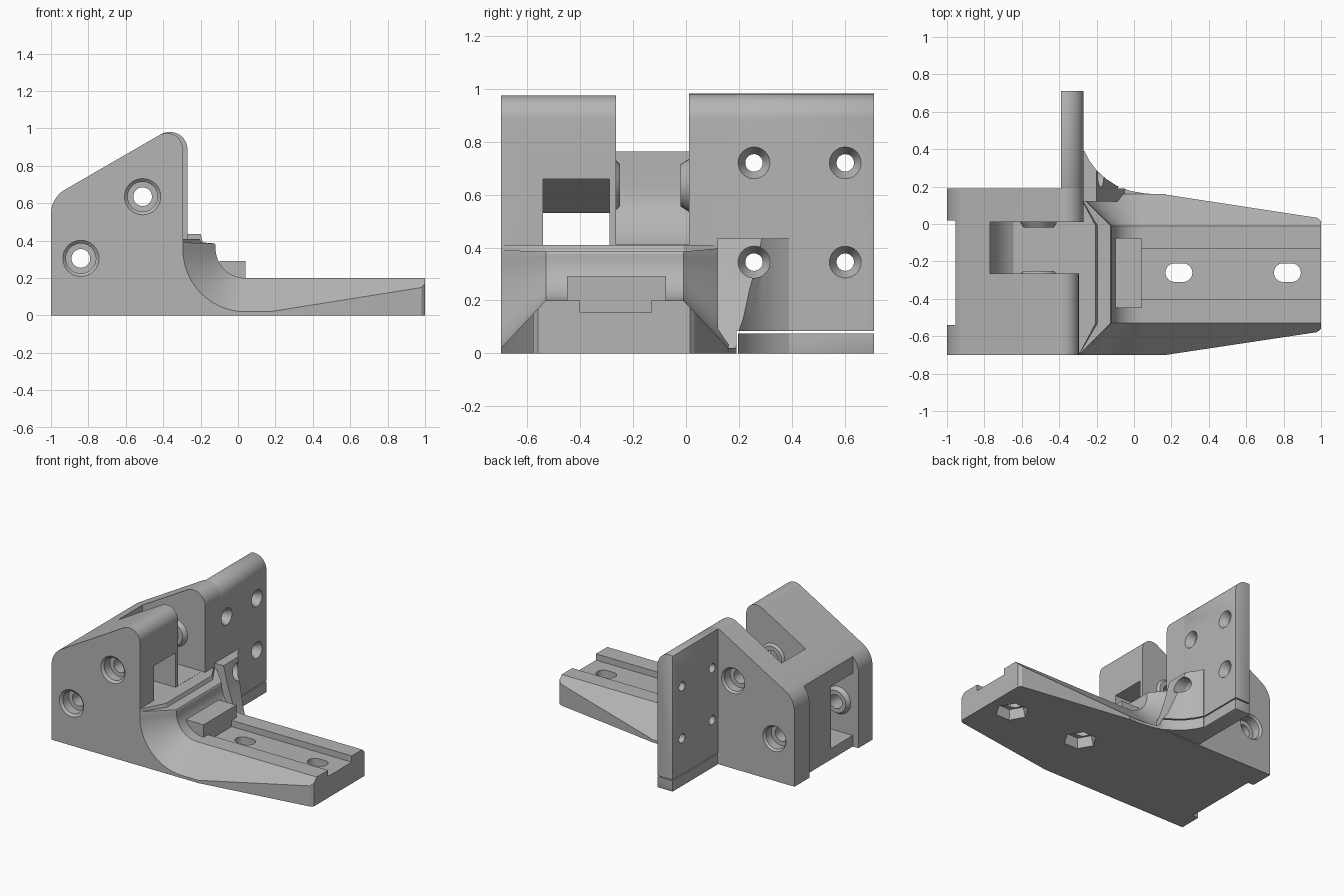
import bpy, bmesh, math
from mathutils import Vector

if "Cube" in bpy.data.objects:
    bpy.data.objects.remove(bpy.data.objects["Cube"], do_unlink=True)

grey = bpy.data.materials.new("light_grey")
grey.use_nodes = True
grey.diffuse_color = (0.46, 0.46, 0.46, 1)
grey.node_tree.nodes["Principled BSDF"].inputs["Base Color"].default_value = (0.46, 0.46, 0.46, 1)


def arc(cx, cy, r, a0, a1, n=16):
    """Points on a circular arc, angles in degrees."""
    return [(cx + r * math.cos(math.radians(a0 + (a1 - a0) * i / n)),
             cy + r * math.sin(math.radians(a0 + (a1 - a0) * i / n))) for i in range(n + 1)]


def place(axis, p, t):
    """Put a 2D point at distance t along an axis."""
    return {"x": (t, p[0], p[1]), "y": (p[0], t, p[1]), "z": (p[0], p[1], t)}[axis]


def loft(name, axis, sections):
    """Solid through matching sections given as (distance, points)."""
    bm = bmesh.new()
    rings = [[bm.verts.new(place(axis, p, t)) for p in pts] for t, pts in sections]
    n = len(rings[0])
    for a, b in zip(rings, rings[1:]):
        for i in range(n):
            bm.faces.new((a[i], a[(i + 1) % n], b[(i + 1) % n], b[i]))
    bm.faces.new(rings[0])
    bm.faces.new(rings[-1])
    bmesh.ops.recalc_face_normals(bm, faces=bm.faces)
    me = bpy.data.meshes.new(name)
    bm.to_mesh(me)
    bm.free()
    me.materials.append(grey)
    ob = bpy.data.objects.new(name, me)
    bpy.context.collection.objects.link(ob)
    return ob


def prism(name, axis, pts, a, b):
    return loft(name, axis, [(a, pts), (b, pts)])


def box(name, x0, x1, y0, y1, z0, z1):
    return prism(name, "z", [(x0, y0), (x1, y0), (x1, y1), (x0, y1)], z0, z1)


def turned(name, axis, centre, rings, n=32):
    """Round solid from (distance, radius) rings."""
    return loft(name, axis, [(t, arc(*centre, r, 0, 360 - 360 / n, n - 1)) for t, r in rings])


def boolean(ob, cutters, op="DIFFERENCE"):
    bpy.context.view_layer.objects.active = ob
    for c in cutters:
        c.hide_render = True
        m = ob.modifiers.new("cut", "BOOLEAN")
        m.operation, m.object, m.solver = op, c, "EXACT"
        bpy.ops.object.modifier_apply(modifier=m.name)
        bpy.data.objects.remove(c, do_unlink=True)


# Side profile of the upright: sloped top with rounded corners
SLOPE = math.tan(math.radians(30))


def upright_profile(right, r):
    z = 0.67 + SLOPE * (right + 0.93)
    cz = z - SLOPE * r - r / math.cos(math.radians(30))
    lr = 0.15
    lz = 0.67 + SLOPE * (-1 + lr + 0.93) - lr / math.cos(math.radians(30))
    return ([(-1, 0), (right, 0)] + arc(right - r, cz, r, 0, 120)
            + arc(-1 + lr, lz, lr, 120, 180, 10))


HOLES = [(-0.51, 0.635), (-0.84, 0.305)]


def pin_holes():
    """Through holes with chamfered counterbores on both outer faces."""
    out = []
    for c in HOLES:
        out.append(turned("pin_cutter", "y", c, [
            (-0.75, 0.097), (-0.70, 0.097), (-0.685, 0.08), (-0.62, 0.08),
            (-0.62 + 0.001, 0.05), (0.11, 0.05), (0.111, 0.08), (0.175, 0.08),
            (0.19, 0.092), (0.25, 0.092)]))
    return out


# Main upright, front and rear cheeks
body = prism("front_cheek", "y", upright_profile(-0.295, 0.085), -0.70, 0.01)
rear = prism("rear_cheek", "y", upright_profile(-0.27, 0.095), 0.01, 0.19)
boolean(body, [rear], "UNION")
body.name = "upright_body"

slot = ([(0, 0.41), (0, 1.2), (-0.77, 1.2)]
        + [p for p in arc(-0.51, 0.635, 0.26, 180, 239, 12)])
cavity = [(-1.1, 0.08), (-0.74, 0.08), (-0.60, 0.22), (-0.60, 0.41), (-0.2, 0.41),
          (-0.2, 0.66), (-0.73, 0.66), (-0.955, 0.53), (-1.1, 0.53)]
boolean(body, [
    prism("slot_cutter", "y", slot, -0.265, 0.0105),
    prism("cavity_cutter", "y", cavity, -0.54, -0.29),
    box("rear_recess_cutter", -1.2, -0.955, -0.54, 0.02, -0.1, 1.2)] + pin_holes())

# Conical bosses around the pin holes
for name, c, y0, y1 in (("upper_rear_boss", HOLES[0], 0.02, -0.02),
                        ("upper_front_boss", HOLES[0], -0.275, -0.25),
                        ("lower_front_boss", HOLES[1], -0.55, -0.51),
                        ("lower_rear_boss", HOLES[1], -0.28, -0.315)):
    boss = turned(name, "y", c, [(y0, 0.105), (y1, 0.08)])
    boolean(boss, [turned("bore", "y", c, [(-0.8, 0.05), (0.3, 0.05)])])

# Arm: trapezoid section swept down a concave curve, then tapered in plan
outer = ([(-0.45, 0), (-0.45, 0.41), (-0.295, 0.41), (-0.295, 0.40), (-0.295, 0.39), (-0.295, 0.38)]
         + arc(0.04, 0.355, 0.335, 180, 270, 20) + [(1.05, 0.02), (1.05, 0)])
inner = ([(-0.45, 0), (-0.45, 0.41), (-0.205, 0.41), (-0.195, 0.385), (-0.125, 0.385), (-0.12, 0.375)]
         + arc(0.04, 0.36, 0.16, 180, 270, 20) + [(1.05, 0.2), (1.05, 0)])
arm = loft("arm", "y", [(-0.70, outer), (-0.53, inner), (-0.01, inner), (0.16, outer)])
plan = [(-0.5, -0.75), (0.17, -0.75), (0.17, -0.70), (0.98, -0.578), (1, -0.56),
        (1, 0.015), (0.98, 0.033), (0.17, 0.157), (0.17, 0.2), (-0.5, 0.2)]
boolean(arm, [prism("plan_cutter", "z", plan, -0.1, 0.6)], "INTERSECT")

cuts = [box("channel_cutter", 0.04, 1.2, -0.40, -0.13, 0.155, 0.5)]
for x in (0.24, 0.82):
    stadium = arc(x + 0.022, -0.26, 0.05, -90, 90) + arc(x - 0.022, -0.26, 0.05, 90, 270)
    cuts.append(prism("bolt_slot_cutter", "z", stadium, -0.1, 0.5))
    cuts.append(turned("nut_pocket_cutter", "z", (x, -0.26), [(-0.1, 0.11), (0.0, 0.11), (0.07, 0.095)], 6))
boolean(arm, cuts)

# Raised tab at the head of the channel
box("stop_tab", -0.10, 0.04, -0.45, -0.075, 0.155, 0.29)

# Mounting plate behind the upright
plate = prism("mounting_plate", "y", upright_profile(-0.27, 0.095), 0.19, 0.71)
boolean(plate, [box("plate_trim", -1.2, -0.39, 0.1, 0.8, -0.1, 1.2)])
mod = plate.modifiers.new("edge", "BEVEL")
mod.width, mod.segments, mod.limit_method, mod.angle_limit = 0.01, 2, "ANGLE", math.radians(60)
bpy.context.view_layer.objects.active = plate
bpy.ops.object.modifier_apply(modifier=mod.name)

# Gusset: filleted plan trimmed by a falling side profile
gusset = prism("gusset", "z", [
    (-0.33, 0.12), (0.17, 0.12), (0.17, 0.157), (0.06, 0.163), (-0.02, 0.177), (-0.09, 0.203),
    (-0.15, 0.242), (-0.20, 0.287), (-0.24, 0.34), (-0.265, 0.39), (-0.33, 0.39)], 0, 0.435)
trim = [(-0.5, -0.1), (0.2, -0.1), (0.2, 0.02), (-0.05, 0.02), (-0.11, 0.13), (-0.16, 0.28),
        (-0.20, 0.435), (-0.20, 0.5), (-0.5, 0.5)]
boolean(gusset, [prism("gusset_trim", "y", trim, 0, 0.6)], "INTERSECT")


def screw_holes(rings):
    return [turned("screw_cutter", "x", (y, z), rings) for y in (0.257, 0.602) for z in (0.345, 0.72)]


def foot_slit():
    """Thin separating gap around the foot."""
    return [prism("slit_cutter", "x", [(0.19, -0.1), (0.197, -0.1), (0.197, 0.076), (0.8, 0.076),
                                       (0.8, 0.084), (0.19, 0.084)], -0.6, 0.3)]


boolean(plate, screw_holes([(-0.5, 0.033), (-0.32, 0.033), (-0.27, 0.06), (-0.2, 0.06)]) + foot_slit())
boolean(gusset, screw_holes([(-0.5, 0.06), (0.1, 0.06)]) + foot_slit())

# Smooth shading with crisp edges
bpy.ops.object.select_all(action="DESELECT")
for ob in bpy.context.collection.objects:
    if ob.type == "MESH" and grey.name in ob.data.materials:
        ob.select_set(True)
        bpy.context.view_layer.objects.active = ob
bpy.ops.object.shade_smooth_by_angle(angle=math.radians(25))
